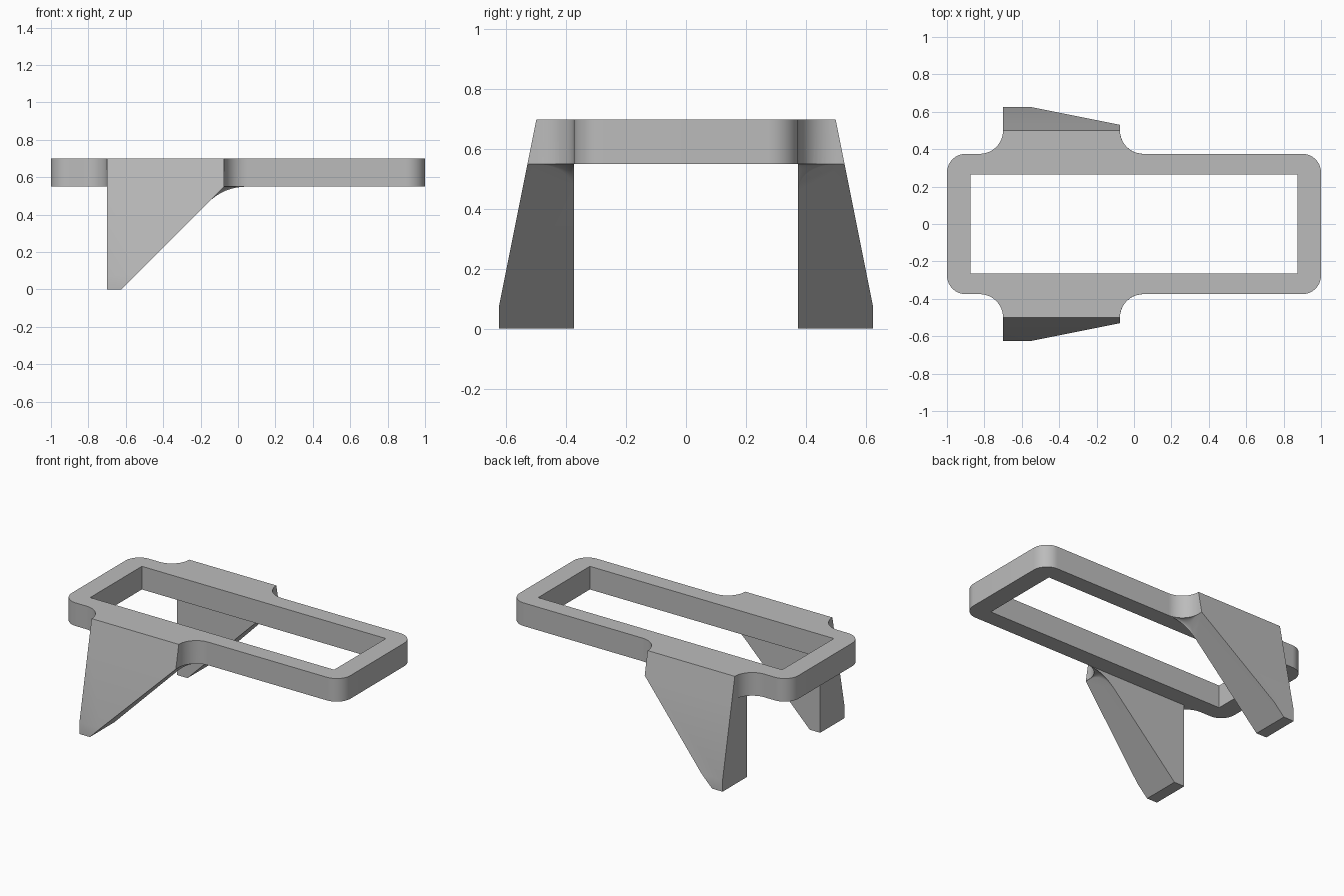
import bpy, bmesh, math
from mathutils import Vector

if "Cube" in bpy.data.objects:
    bpy.data.objects.remove(bpy.data.objects["Cube"])

grey = bpy.data.materials.new("light grey")
grey.diffuse_color = (0.5, 0.5, 0.5, 1)
grey.use_nodes = True
grey.node_tree.nodes["Principled BSDF"].inputs["Base Color"].default_value = grey.diffuse_color
ZB, ZT = 0.55, 0.70            # underside and top of the frame
XL, XR, R = -0.70, -0.075, 0.125  # side flange ends and blend radius


def finish(bm, name):
    bmesh.ops.recalc_face_normals(bm, faces=bm.faces)
    me = bpy.data.meshes.new(name)
    bm.to_mesh(me)
    bm.free()
    me.materials.append(grey)
    ob = bpy.data.objects.new(name, me)
    bpy.context.collection.objects.link(ob)
    return ob


def trim(bm, side):
    """Cut away everything beyond the leaning outer plane."""
    n = Vector((0, side * 0.625, 0.125)).normalized()
    r = bmesh.ops.bisect_plane(bm, geom=bm.verts[:] + bm.edges[:] + bm.faces[:], dist=1e-6,
                               plane_co=(0, side * 0.5, 0.7), plane_no=n, clear_outer=True)
    edges = [e for e in r["geom_cut"] if isinstance(e, bmesh.types.BMEdge)]
    bmesh.ops.contextual_create(bm, geom=edges)


def extrude(pts, z0, z1):
    bm = bmesh.new()
    f = bm.faces.new([bm.verts.new((x, y, z0)) for x, y in pts])
    r = bmesh.ops.extrude_face_region(bm, geom=[f])
    bmesh.ops.translate(bm, verts=[v for v in r["geom"] if isinstance(v, bmesh.types.BMVert)],
                        vec=(0, 0, z1 - z0))
    return bm


def arc(cx, cy, r, a0, a1, n=12):
    return [(cx + r * math.cos(math.radians(a0 + (a1 - a0) * i / n)),
             cy + r * math.sin(math.radians(a0 + (a1 - a0) * i / n))) for i in range(n + 1)]


def boolean(ob, other, op):
    m = ob.modifiers.new(op, 'BOOLEAN')
    m.operation, m.solver, m.object = op, 'EXACT', other
    bpy.context.view_layer.objects.active = ob
    bpy.ops.object.modifier_apply(modifier=m.name)
    bpy.data.objects.remove(other)


# frame with rounded corners and a flange on each long side
half = arc(0.9, 0.275, 0.1, 0, 90) + arc(XR + R, 0.5, R, 270, 180) + [(XR, 0.56), (XL, 0.56)] \
    + arc(XL - R, 0.5, R, 0, -90) + arc(-0.9, 0.275, 0.1, 90, 180)
bm = extrude(half + [(x, -y) for x, y in reversed(half)], ZB, ZT)
trim(bm, 1)
trim(bm, -1)
body = finish(bm, "bracket_frame")


# leg sections across y: sloped front edge, blended into the frame underside
def section(y):
    reach = XR + R - math.sqrt(max(R * R - (0.5 - y) ** 2, 0)) if y < 0.5 else XR
    t = max(reach - XR, 0.0006)
    k = t * math.sqrt(0.5)
    a, c, e = Vector((XR - k, ZB - k)), Vector((XR, ZB)), Vector((XR + t, ZB))
    curve = [a * (1 - s) ** 2 + c * 2 * s * (1 - s) + e * s * s for s in (i / 8 for i in range(9))]
    return [(XL, ZB), (XL, 0), (-0.625, 0)] + [tuple(p) for p in curve]


def leg(side):
    ys = [p[1] for p in arc(0, 0.5, R, 270, 360, 10)] + [0.625]
    bm = bmesh.new()
    rings = [[bm.verts.new((x, side * y, z)) for x, z in section(y)] for y in ys]
    for a, b in zip(rings, rings[1:]):
        for i in range(len(a)):
            j = (i + 1) % len(a)
            bm.faces.new((a[i], a[j], b[j], b[i]))
    bm.faces.new(rings[0])
    bm.faces.new(rings[-1])
    trim(bm, side)
    return finish(bm, "leg")


def bore(x0, x1, y, z, r):
    bm = bmesh.new()
    bmesh.ops.create_cone(bm, cap_ends=True, segments=40, radius1=r, radius2=r, depth=x1 - x0)
    for v in bm.verts:
        v.co = (v.co.z + (x0 + x1) / 2, v.co.x + y, v.co.y + z)
    return finish(bm, "bore_cutter")


def box(x, y, z0, z1):
    return finish(extrude([(-x, -y), (x, -y), (x, y), (-x, y)], z0, z1), "opening_cutter")


# legs with counterbored screw holes
for s in (1, -1):
    boolean(body, leg(s), 'UNION')
    boolean(body, bore(-0.8, -0.4, s * 0.5, 0.152, 0.044), 'DIFFERENCE')
    boolean(body, bore(-0.625, 0.2, s * 0.5, 0.152, 0.082), 'DIFFERENCE')

# central opening and the hole in the end bar
boolean(body, box(0.875, 0.265, 0.4, 0.9), 'DIFFERENCE')
boolean(body, bore(-1.1, -0.8, 0, 0.625, 0.044), 'DIFFERENCE')

# clean flat areas, then smooth the curved ones
bm = bmesh.new()
bm.from_mesh(body.data)
bmesh.ops.remove_doubles(bm, verts=bm.verts, dist=1e-5)
bmesh.ops.dissolve_limit(bm, angle_limit=0.005, verts=bm.verts, edges=bm.edges)
bm.to_mesh(body.data)
bm.free()
body.select_set(True)
bpy.context.view_layer.objects.active = body
bpy.ops.object.shade_smooth_by_angle(angle=math.radians(30))
